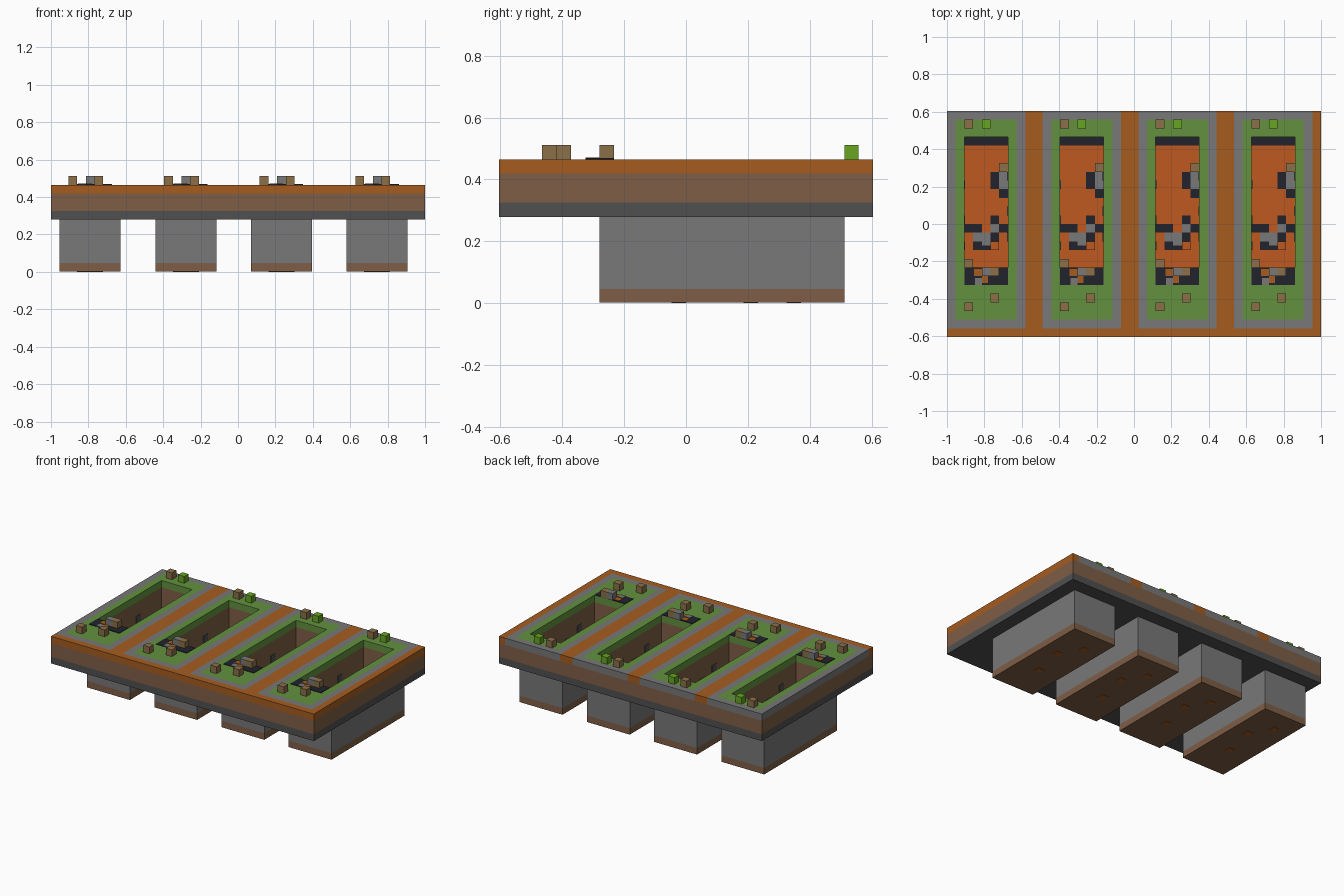
import bpy, bmesh

old = bpy.data.objects.get("Cube")
if old:
    bpy.data.objects.remove(old, do_unlink=True)

V = 2 / 43            # size of one block
NX, NY = 43, 26       # slab size in blocks


def material(name, hex_code):
    rgb = [int(hex_code[i:i + 2], 16) / 255 for i in (0, 2, 4)]
    lin = [c / 12.92 if c < 0.04 else ((c + 0.055) / 1.055) ** 2.4 for c in rgb]
    m = bpy.data.materials.new(name)
    m.use_nodes = True
    m.diffuse_color = (*lin, 1)
    m.node_tree.nodes["Principled BSDF"].inputs["Base Color"].default_value = (*lin, 1)
    return m


RUST = material("rust_clay", "A65C20")
STONE = material("grey_stone", "787878")
DIRT = material("brown_dirt", "7F5E46")
BASE = material("dark_stone", "505050")
GRASS = material("grass_green", "63913F")
LEAF = material("leaf_green", "67A522")
TAN = material("tan_block", "8B7049")
FLOOR = material("orange_floor", "BF5A20")
COAL = material("coal_black", "22232C")


def finish(bm, name, mats):
    bmesh.ops.recalc_face_normals(bm, faces=bm.faces)
    me = bpy.data.meshes.new(name)
    bm.to_mesh(me)
    bm.free()
    for m in mats:
        me.materials.append(m)
    ob = bpy.data.objects.new(name, me)
    bpy.context.collection.objects.link(ob)
    return ob


def corners(bm, rect, z):
    x0, y0, x1, y1 = rect
    return [bm.verts.new(((x - NX / 2) * V, (y - NY / 2) * V, z * V))
            for x, y in ((x0, y0), (x1, y0), (x1, y1), (x0, y1))]


def box(name, rect, z0, z1, mat, top=None):
    """Box in block units, with an optional other colour on top."""
    bm = bmesh.new()
    a, b = corners(bm, rect, z0), corners(bm, rect, z1)
    bm.faces.new(a)
    bm.faces.new(b).material_index = 1 if top else 0
    for i in range(4):
        j = (i + 1) % 4
        bm.faces.new((a[i], a[j], b[j], b[i]))
    return finish(bm, name, [mat, top] if top else [mat])


def ring(name, outer, inner, z0, z1, mat, lining=None):
    """Rectangular frame with an optional other colour inside the hole."""
    bm = bmesh.new()
    oa, ob = corners(bm, outer, z0), corners(bm, outer, z1)
    ia, ib = corners(bm, inner, z0), corners(bm, inner, z1)
    for i in range(4):
        j = (i + 1) % 4
        for p, q in ((oa, ob), (oa, ia), (ob, ib), (ia, ib)):
            f = bm.faces.new((p[i], p[j], q[j], q[i]))
            if lining and p is ia:
                f.material_index = 1
    return finish(bm, name, [mat, lining] if lining else [mat])


def cells(name, spots, dx, z0, z1, mat):
    """Blocks or thin plates given as (column, row, width, depth)."""
    for x, y, w, d in spots:
        box(name, (x + dx, y, x + dx + w, y + d), z0, z1, mat)


# Clay paths on the top layer
box("front_path", (0, 0, NX, 1), 9, 10, RUST)

for k in range(4):
    d = 11 * k
    hole = (d + 2, 8, d + 7, 23)
    bed = (d + 1, 2, d + 8, 25)
    section = (max(d - 1, 0), 0, min(d + 10, NX), NY)

    # Layered slab
    box("side_path", (d + 9, 1, min(d + 11, NX), NY), 9, 10, RUST)
    ring("stone_border", (d, 1, d + 9, NY), bed, 9, 10, STONE)
    ring("grass_bed", bed, hole, 9, 10, GRASS)
    ring("dirt_layer", section, hole, 7, 9, DIRT)
    ring("slab_base", section, hole, 6, 7, BASE, DIRT)

    # Sunken pit
    ring("pit_wall", (d + 1, 7, d + 8, 24), hole, 1, 6, STONE, DIRT)
    box("pit_floor", (d + 1, 7, d + 8, 24), 0.04, 1, DIRT, FLOOR)
    cells("underside_spot", [(4, 12, 1, 1), (5, 17, 1, 1), (3, 20, 1, 1)], d, 0, 0.06, RUST)

    # Coal and rubble on the pit floor
    cells("floor_coal", [(2, 22, 5, 1), (5, 17, 1, 2), (6, 16, 1, 1), (2, 12, 1, 1),
                         (5, 13, 1, 1), (6, 12, 1, 1), (5, 11, 1, 1), (3, 10, 2, 1),
                         (3, 12, 1, 1)], d, 1, 1.1, COAL)
    cells("floor_stone", [(6, 17, 1, 2), (3, 11, 2, 1), (5, 12, 1, 1), (4, 10.5, 1, 0.5)],
          d, 1, 1.15, STONE)
    cells("floor_tan", [(6, 19, 1, 1), (2, 8, 1, 1)], d, 1, 2, TAN)
    cells("floor_clay", [(5, 10, 1, 1)], d, 1, 2, FLOOR)

    # Stones showing in the pit walls
    for y, z in ((10, 6), (13, 5), (17, 6)):
        cells("wall_stone", [(2, y, 0.1, 1), (6.9, y + 1, 0.1, 1)], d, z, z + 1, BASE)

    # Coal patch at the front edge of the pit
    cells("edge_coal", [(2, 6, 5, 1), (2, 7, 5, 1)], d, 10, 10.08, COAL)
    cells("edge_clay", [(4, 6.2, 0.7, 0.8), (3.1, 7, 0.9, 0.8)], d, 10.08, 10.14, RUST)
    cells("edge_stone", [(3.2, 6, 0.8, 0.8)], d, 10.08, 10.14, STONE)

    # Small blocks standing on the grass
    cells("tan_cube", [(2, 24, 1, 1), (2, 3, 1, 1), (5, 4, 1, 1), (5, 7, 1, 1)], d, 10, 11, TAN)
    cells("stone_cube", [(4, 7, 1, 1)], d, 10, 11, STONE)
    cells("leaf_cube", [(4, 24, 1, 1)], d, 10, 11, LEAF)
